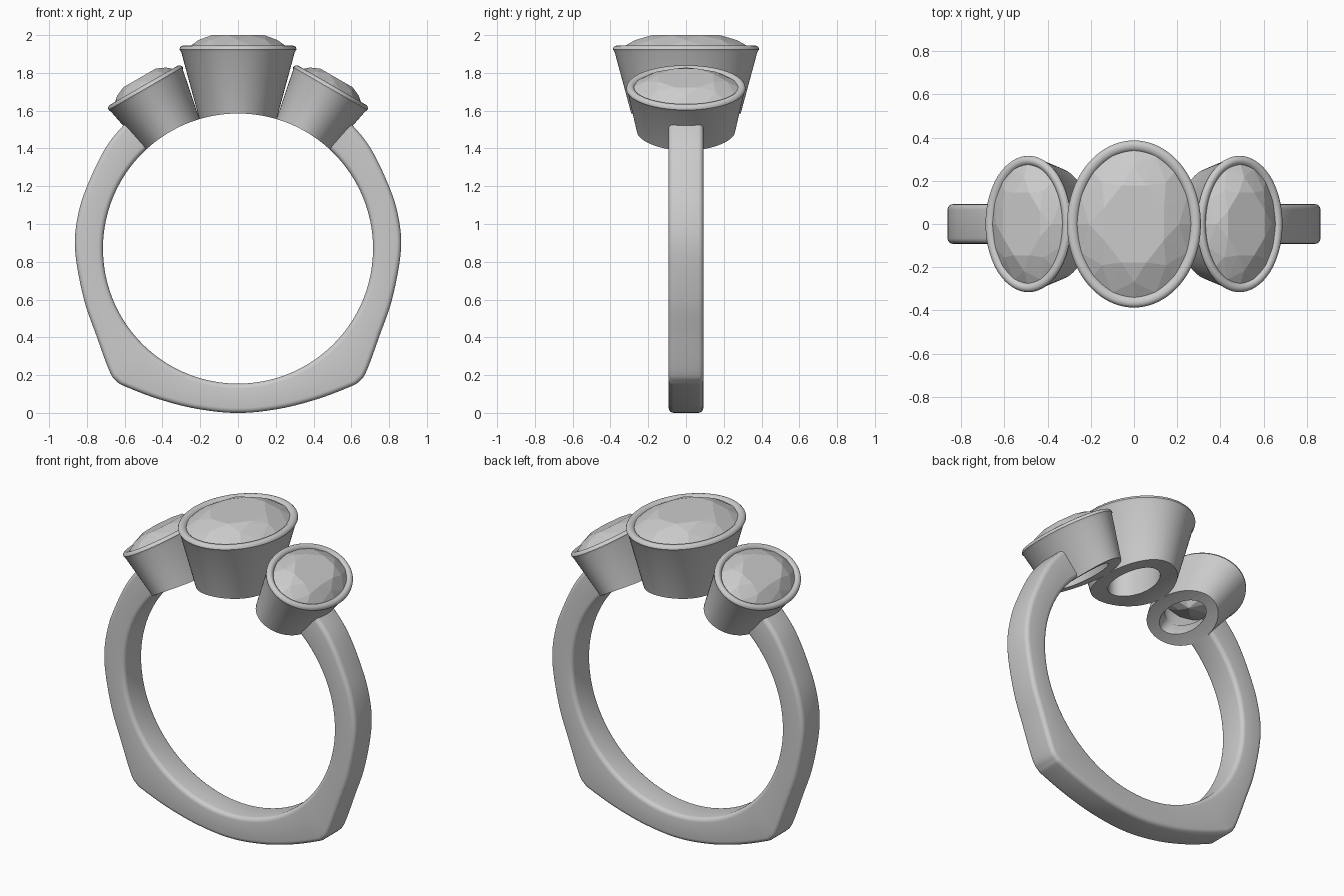
import bpy, bmesh, math
from mathutils import Matrix, Vector

if "Cube" in bpy.data.objects:
    bpy.data.objects.remove(bpy.data.objects["Cube"])

CZ, R = 0.87, 0.715          # finger hole centre height and radius
HW = 0.092                   # half width of the band


def new_object(name, bm, smooth=None):
    bmesh.ops.recalc_face_normals(bm, faces=bm.faces)
    mesh = bpy.data.meshes.new(name)
    bm.to_mesh(mesh)
    bm.free()
    ob = bpy.data.objects.new(name, mesh)
    bpy.context.collection.objects.link(ob)
    if smooth:
        smooth_by_angle(ob, smooth)
    return ob


def smooth_by_angle(ob, degrees):
    bpy.ops.object.select_all(action='DESELECT')
    ob.select_set(True)
    bpy.context.view_layer.objects.active = ob
    bpy.ops.object.shade_smooth_by_angle(angle=math.radians(degrees))


def bridge(bm, a, b):
    n = len(a)
    for i in range(n):
        bm.faces.new((a[i], a[(i + 1) % n], b[(i + 1) % n], b[i]))


def spline(pts, steps):
    # Catmull-Rom curve through the points
    out = []
    for i in range(1, len(pts) - 2):
        p0, p1, p2, p3 = (Vector(p) for p in pts[i - 1:i + 3])
        for k in range(steps):
            t = k / steps
            out.append(0.5 * (2 * p1 + (p2 - p0) * t + (2 * p0 - 5 * p1 + 4 * p2 - p3) * t * t
                              + (3 * p1 - p0 - 3 * p2 + p3) * t ** 3))
    out.append(Vector(pts[-2]))
    return out


# Band: rounded rectangle swept between the finger hole and the outer outline
def make_band():
    half = [(-0.22, 0.028), (0, 0.0), (0.22, 0.022), (0.42, 0.073), (0.59, 0.137), (0.64, 0.165),
            (0.68, 0.22), (0.75, 0.41), (0.818, 0.61), (0.863, 0.87), (0.842, 1.07),
            (0.778, 1.25), (0.69, 1.42), (0.585, 1.545), (0.5, 1.63)]
    right = spline(half, 7)
    outline = [Vector((-p.x, p.y)) for p in reversed(right[1:])] + right
    bm = bmesh.new()
    rings = []
    for p in outline:
        d = p - Vector((0, CZ))
        ro = d.length
        d.normalize()
        c = 0.026
        ring = []
        for sx, sy, a0 in ((1, 1, 0), (-1, 1, 90), (-1, -1, 180), (1, -1, 270)):
            cr = ro - c if sx > 0 else R + c
            for k in range(5):
                a = math.radians(a0 + 22.5 * k)
                r = cr + c * math.cos(a)
                y = sy * (HW - c) + c * math.sin(a)
                ring.append(bm.verts.new((d.x * r, y, CZ + d.y * r)))
        rings.append(ring)
    for a, b in zip(rings, rings[1:]):
        bridge(bm, a, b)
    bm.faces.new(rings[0])
    bm.faces.new(rings[-1])
    new_object("band", bm, 40)


# Tapered oval bezel with rounded lip, gem seat and open bottom
def make_bezel(name, a, b, slope, lip, hole, mat):
    low = -0.5
    profile = [(-low * slope, low), (0.035 * slope, -0.035), (0, -0.02), (0.003, -0.010),
               (0.010, -0.003), (0.020, 0), (lip * 0.65, -0.002), (lip * 0.85, -0.010),
               (lip, -0.022), (lip, -0.06), (hole, -0.2), (hole, low)]
    bm = bmesh.new()
    n = 80
    rings = []
    for off, z in profile:
        rings.append([bm.verts.new(mat @ Vector(((a - off) * math.cos(2 * math.pi * i / n),
                                                 (b - off) * math.sin(2 * math.pi * i / n), z)))
                      for i in range(n)])
    for i in range(len(rings)):
        bridge(bm, rings[i], rings[(i + 1) % len(rings)])
    ob = new_object(name, bm)
    # Trim the underside to the finger hole
    mod = ob.modifiers.new("trim", 'BOOLEAN')
    mod.operation, mod.solver, mod.object = 'DIFFERENCE', 'EXACT', cutter
    bpy.context.view_layer.objects.active = ob
    bpy.ops.object.modifier_apply(modifier="trim")
    smooth_by_angle(ob, 40)


# Oval brilliant-cut gem with flat facets
def make_gem(name, a, b, crown, depth, mat):
    bm = bmesh.new()

    def ring(f, z, n, shift=0.0):
        return [bm.verts.new(mat @ Vector((a * f * math.cos(2 * math.pi * (i + shift) / n),
                                           b * f * math.sin(2 * math.pi * (i + shift) / n), z)))
                for i in range(n)]

    g = -0.014
    table = ring(0.56, crown, 8, 0.5)
    mid = ring(0.78, g + (crown - g) * 0.62, 8)
    top = ring(1, g, 16)
    bot = ring(1, g - 0.012, 16)
    pav = ring(0.45, g - depth * 0.6, 8)
    culet = bm.verts.new(mat @ Vector((0, 0, -depth)))
    bm.faces.new(table)
    bridge(bm, top, bot)
    for k in range(8):
        j = (k + 1) % 8
        e, o, e2 = 2 * k, 2 * k + 1, (2 * k + 2) % 16
        bm.faces.new((table[k - 1], table[k], mid[k]))
        bm.faces.new((table[k], mid[k], top[o]))
        bm.faces.new((table[k], top[o], mid[j]))
        bm.faces.new((mid[k], top[e], top[o]))
        bm.faces.new((mid[j], top[o], top[e2]))
        bm.faces.new((pav[k], bot[e], bot[o]))
        bm.faces.new((pav[j], bot[o], bot[e2]))
        bm.faces.new((pav[k], bot[o], pav[j]))
        bm.faces.new((pav[k], pav[j], culet))
    new_object(name, bm)


def setting(tilt, dist):
    return (Matrix.Translation((0, 0, CZ)) @ Matrix.Rotation(math.radians(tilt), 4, 'Y')
            @ Matrix.Translation((0, 0, dist)))


make_band()

# Finger hole cutter
bm = bmesh.new()
bmesh.ops.create_cone(bm, cap_ends=True, segments=160, radius1=R, radius2=R, depth=2,
                      matrix=Matrix.Translation((0, 0, CZ)) @ Matrix.Rotation(math.pi / 2, 4, 'X'))
cutter = new_object("finger_hole_cutter", bm)
cutter.hide_render = True

# Centre stone and two tilted side stones
m = setting(0, 1.075)
make_bezel("center_bezel", 0.31, 0.387, 0.27, 0.054, 0.2, m)
make_gem("center_gem", 0.268, 0.345, 0.055, 0.25, m)
for side, sign in (("left", -1), ("right", 1)):
    m = setting(sign * 30, 0.998)
    make_bezel(side + "_bezel", 0.227, 0.316, 0.2, 0.047, 0.135, m)
    make_gem(side + "_gem", 0.191, 0.28, 0.045, 0.2, m)

bpy.data.objects.remove(cutter)
